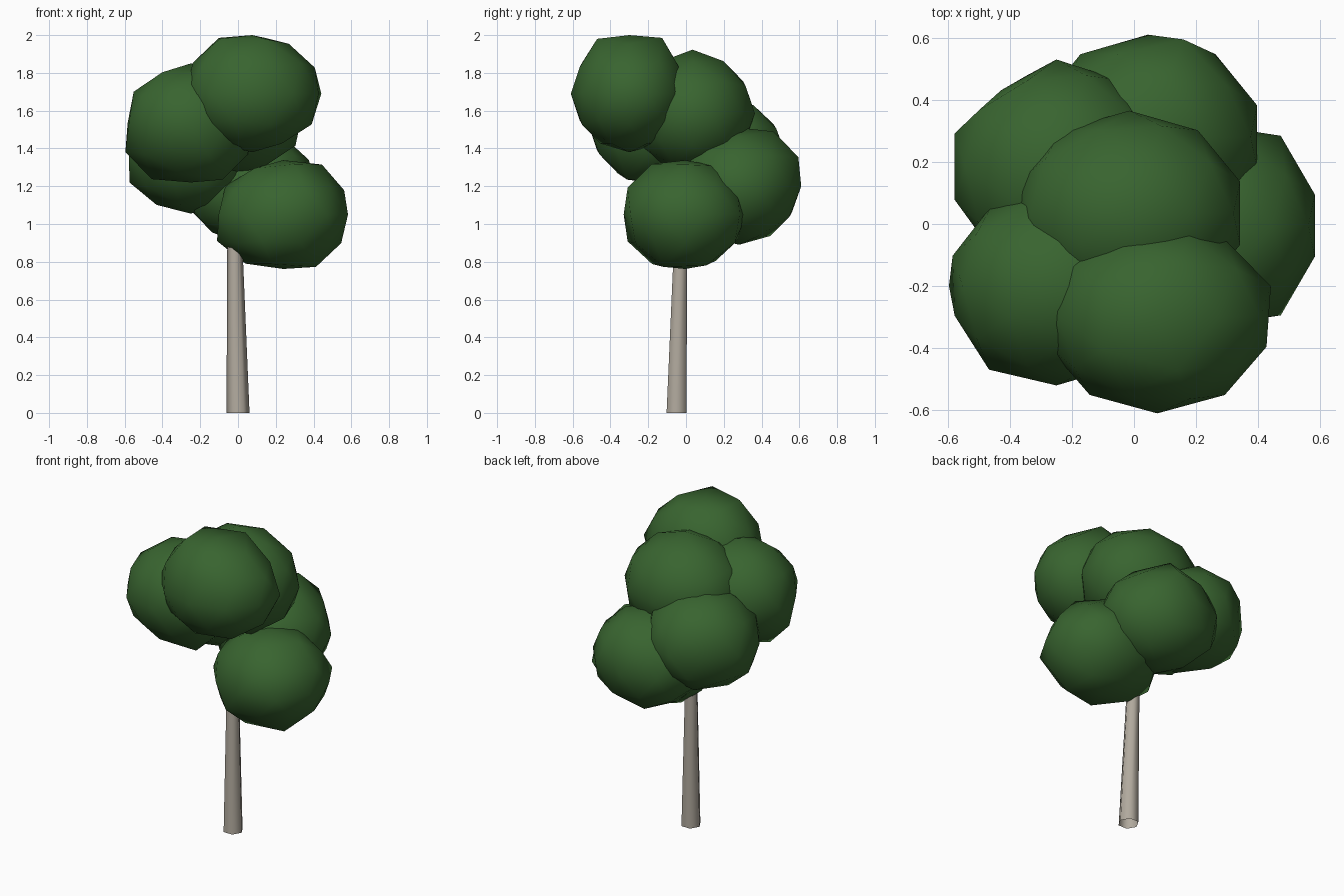
import bpy, bmesh, math
from mathutils import Vector, Matrix

if "Cube" in bpy.data.objects:
    bpy.data.objects.remove(bpy.data.objects["Cube"])


def material(name, rgb):
    m = bpy.data.materials.new(name)
    m.diffuse_color = (*rgb, 1)
    m.use_nodes = True
    m.node_tree.nodes["Principled BSDF"].inputs["Base Color"].default_value = m.diffuse_color
    return m


def finish(bm, name, mat):
    me = bpy.data.meshes.new(name)
    bm.to_mesh(me)
    bm.free()
    me.materials.append(mat)
    for p in me.polygons:
        p.use_smooth = True
    ob = bpy.data.objects.new(name, me)
    bpy.context.collection.objects.link(ob)
    bpy.context.view_layer.objects.active = ob
    ob.select_set(True)
    bpy.ops.object.shade_smooth_by_angle(angle=math.radians(62))
    ob.select_set(False)
    return ob


leaf = material("leaf green", (0.04, 0.128, 0.029))
bark = material("grey bark", (0.44, 0.40, 0.34))

# Trunk: leaning, tapered hexagonal column, open at the foot
bm = bmesh.new()
rings = []
for x, y, z, r in ((0, -0.05, 0, 0.061), (-0.016, -0.03, 0.85, 0.041),
                   (-0.022, -0.02, 1.2, 0.033)):
    rings.append([bm.verts.new((x + r * math.cos(i * math.pi / 3),
                                y + r * math.sin(i * math.pi / 3), z))
                  for i in range(6)])
for a, b in zip(rings, rings[1:]):
    for i in range(6):
        j = (i + 1) % 6
        bm.faces.new((a[i], a[j], b[j], b[i]))
finish(bm, "trunk", bark)


def clump(name, centre, size, bumps):
    """Low-poly ball; each bump (direction, factor) pushes the nearest vertex."""
    bm = bmesh.new()
    bmesh.ops.create_icosphere(bm, subdivisions=2, radius=1)
    start = [(v, v.co.copy()) for v in bm.verts]
    for x, y, z, f in bumps:
        v, co = max(start, key=lambda p: p[1].dot(Vector((x, y, z))))
        v.co = co * f
    bm.transform(Matrix.Translation(Vector(centre)) @ Matrix.Diagonal((*size, 1)))
    finish(bm, name, leaf)


# Foliage: six overlapping irregular clumps
clump("top_foliage", (0.075, -0.30, 1.69), (0.37, 0.31, 0.31),
      [(-.43, -.31, .85, 1.1), (-.43, .31, .85, 1.12), (.16, -.5, .85, 1.1),
       (.16, .5, .85, 1.12), (.95, .31, 0, 1.04)])
clump("left_front_foliage", (-0.25, -0.20, 1.535), (0.355, 0.32, 0.315),
      [(-.89, 0, -.45, 1.09), (-.95, -.31, 0, .97), (-.95, .31, 0, .99),
       (-.53, 0, -.85, 1.11), (.43, -.31, -.85, 1.12), (.43, .31, -.85, 1.08),
       (-.59, -.81, 0, 1.04)])
clump("middle_foliage", (-0.015, 0.035, 1.585), (0.375, 0.33, 0.325),
      [(0, 0, 1, 1.04)])
clump("right_foliage", (0.24, -0.005, 1.05), (0.36, 0.325, 0.288),
      [(.43, -.31, -.85, 1.13), (.43, .31, -.85, 1.1), (-.53, 0, -.85, 1.06),
       (-.89, 0, -.45, 1.09), (.53, 0, .85, 1.08), (.28, -.85, .45, 1.1),
       (-.28, -.85, -.45, 1.1), (.16, -.5, .85, 1.09), (.16, .5, .85, 1.05),
       (-.16, -.5, -.85, 1.07), (.59, .81, 0, 1.1), (.59, -.81, 0, 1.1)])
clump("back_foliage", (0.045, 0.28, 1.20), (0.37, 0.33, 0.31),
      [(.28, .85, .45, 1.12), (.16, .5, .85, 1.1), (-.53, 0, -.85, .93),
       (-.89, 0, -.45, .9)])
clump("left_back_foliage", (-0.25, 0.185, 1.365), (0.345, 0.345, 0.31),
      [(-.59, .81, 0, .88), (-.89, 0, -.45, 1.05)])
